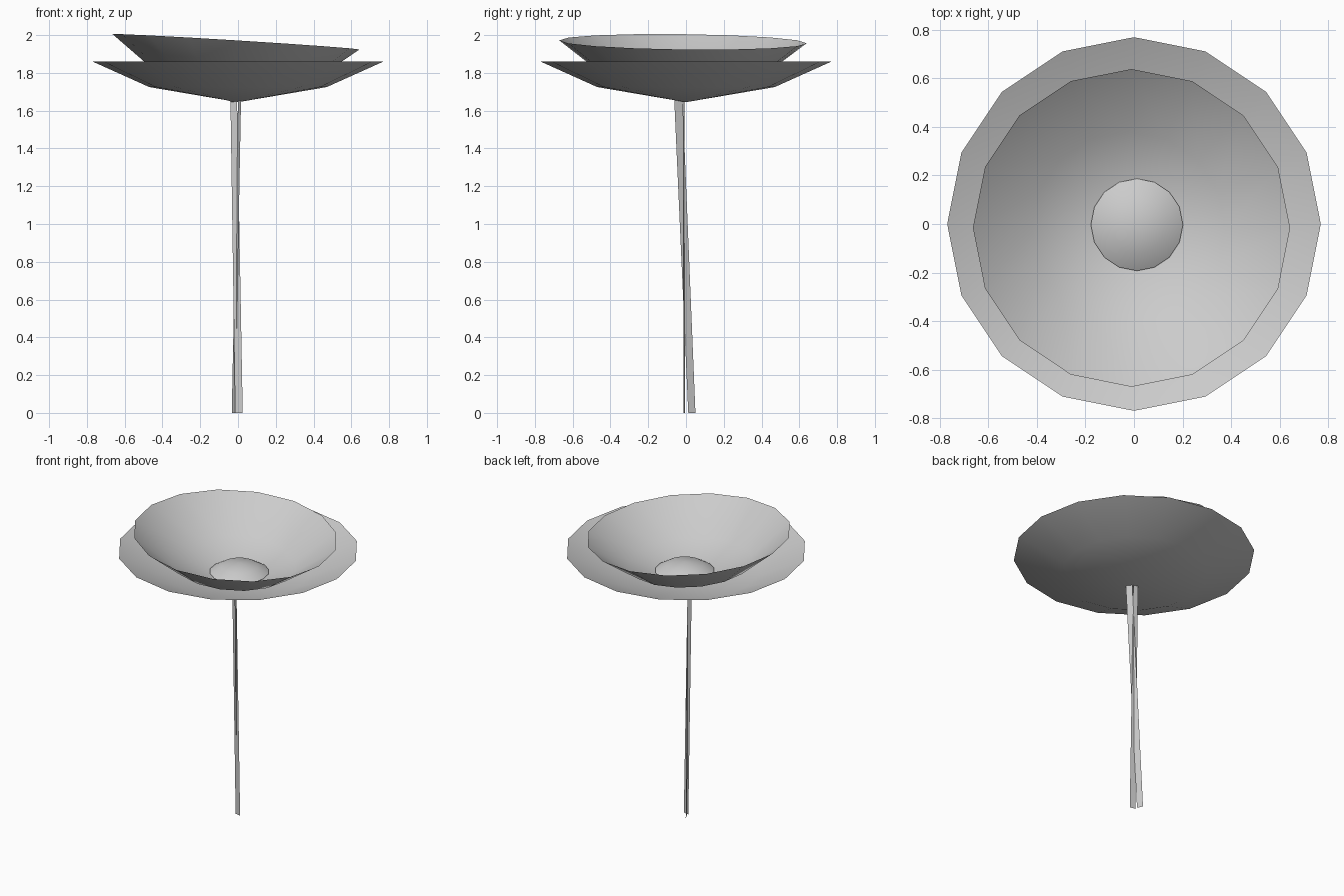
import bpy
import bmesh
import math
from mathutils import Matrix

old = bpy.data.objects.get("Cube")
if old:
    bpy.data.objects.remove(old, do_unlink=True)

# One plain grey for every part
grey = bpy.data.materials.new("light_grey")
grey.use_nodes = True
colour = (0.6, 0.6, 0.6, 1)
grey.diffuse_color = colour
grey.node_tree.nodes["Principled BSDF"].inputs["Base Color"].default_value = colour

SIDES = 16


def finish(name, bm, smooth):
    mesh = bpy.data.meshes.new(name)
    bm.to_mesh(mesh)
    bm.free()
    mesh.materials.append(grey)
    for face in mesh.polygons:
        face.use_smooth = smooth
    obj = bpy.data.objects.new(name, mesh)
    bpy.context.collection.objects.link(obj)
    return obj


def shell(name, apex_height, rings, location, tilt=(0, 0)):
    """Open faceted shell: an apex fanned out through (radius, height) rings."""
    bm = bmesh.new()
    apex = bm.verts.new((0, 0, apex_height))
    loops = []
    for radius, height in rings:
        angles = [math.tau * i / SIDES for i in range(SIDES)]
        loops.append([bm.verts.new((radius * math.cos(a), radius * math.sin(a), height))
                      for a in angles])
    for i in range(SIDES):
        j = (i + 1) % SIDES
        bm.faces.new((apex, loops[0][i], loops[0][j]))
        for low, high in zip(loops, loops[1:]):
            bm.faces.new((low[i], high[i], high[j], low[j]))
    turn = Matrix.Rotation(tilt[0], 4, "X") @ Matrix.Rotation(tilt[1], 4, "Y")
    bm.transform(Matrix.Translation(location) @ turn)
    return finish(name, bm, True)


def blade(name, bottom, top, top_height):
    """Thin flat strip between a bottom edge and a top edge."""
    bm = bmesh.new()
    corners = [(x, y, 0) for x, y in bottom]
    corners += [(x, y, top_height) for x, y in reversed(top)]
    bm.faces.new([bm.verts.new(c) for c in corners])
    return finish(name, bm, False)


# Flower head: wide outer bowl, steeper tilted inner bowl, low centre dome
shell("outer_petals", 0, [(0.47, 0.08), (0.77, 0.215)], (0, 0, 1.645))
shell("inner_petals", 0, [(0.40, 0.125), (0.655, 0.32)], (-0.03, -0.02, 1.645),
      (-0.012, 0.062))
shell("flower_centre", 0.06, [(0.12, 0.042), (0.19, 0)], (0.012, -0.003, 1.712))

# Stem: two leaning blades that cross midway
blade("stem_blade_front", [(-0.015, -0.005), (0.025, -0.012)],
      [(-0.04, -0.008), (-0.005, -0.012)], 1.655)
blade("stem_blade_side", [(-0.033, 0.05), (-0.015, 0.012)],
      [(0.0, -0.018), (0.016, -0.062)], 1.655)
